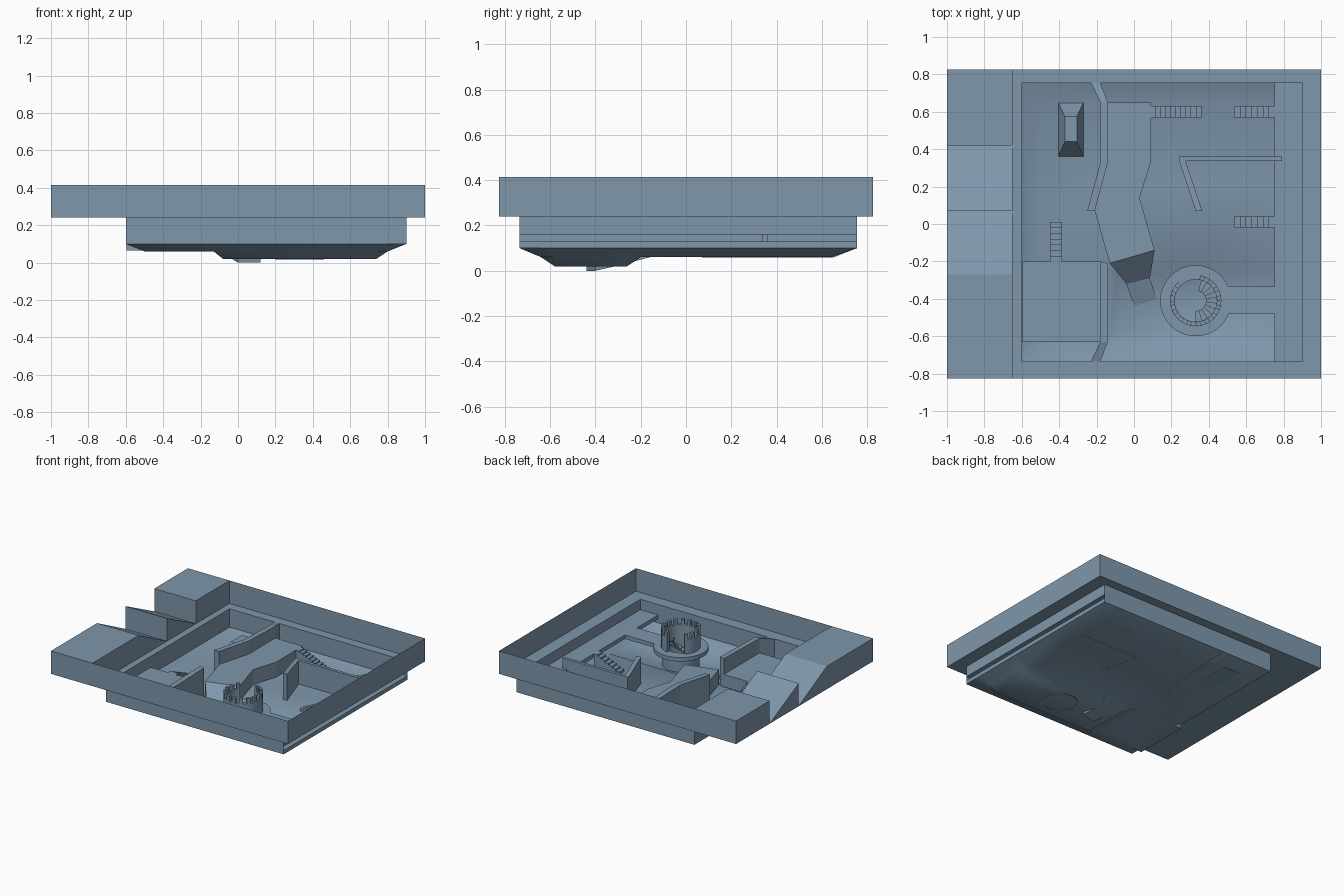
import bpy, bmesh, math

if "Cube" in bpy.data.objects:
    bpy.data.objects.remove(bpy.data.objects["Cube"])

mat = bpy.data.materials.new("slate blue")
mat.diffuse_color = (0.21, 0.31, 0.41, 1)
mat.use_nodes = True
mat.node_tree.nodes["Principled BSDF"].inputs["Base Color"].default_value = mat.diffuse_color


def make(name, verts, faces, smooth=False, fix=True):
    me = bpy.data.meshes.new(name)
    me.from_pydata(verts, [], faces)
    bm = bmesh.new()
    bm.from_mesh(me)
    if fix:
        bmesh.ops.recalc_face_normals(bm, faces=bm.faces)
    for f in bm.faces:
        f.smooth = smooth
    bm.to_mesh(me)
    bm.free()
    me.materials.append(mat)
    ob = bpy.data.objects.new(name, me)
    bpy.context.collection.objects.link(ob)
    return ob


def loft(name, sections):
    """Solid strip through (left, right, top z, bottom z) sections."""
    v, f = [], []
    for l, r, zt, zb in sections:
        v += [(*l, zb), (*r, zb), (*r, zt), (*l, zt)]
    n = len(sections)
    for i in range(n - 1):
        for k in range(4):
            a, b = 4 * i + k, 4 * i + (k + 1) % 4
            f.append((a, b, b + 4, a + 4))
    f += [(0, 1, 2, 3), tuple(4 * n - 4 + k for k in range(4))]
    return make(name, v, f)


def box(name, x0, x1, y0, y1, z0, z1):
    return loft(name, [((x0, y0), (x1, y0), z1, z0), ((x0, y1), (x1, y1), z1, z0)])


def sheet(name, a, b, z0, z1):
    """Upright thin panel between two plan points."""
    return make(name, [(*a, z0), (*b, z0), (*b, z1), (*a, z1)], [(0, 1, 2, 3)], fix=False)


def stairs(name, low, high, side, n, z0, z1):
    """Solid steps climbing from low to high along one axis; side is the cross range."""
    axis, lo, hi = low
    d = (hi - lo) / n
    for i in range(n):
        a, b = sorted((lo + d * i, lo + d * (i + 1)))
        z = z0 + (z1 - z0) * (i + 1) / n
        if axis == 'x':
            box(f"{name}_{i}", a, b, *side, z0 - 0.005, z)
        else:
            box(f"{name}_{i}", *side, a, b, z0 - 0.005, z)


def sector(name, c, r0, r1, a0, a1, z0, z1, n):
    """Ring segment, angles in degrees; closed when it spans 360."""
    sec = []
    for i in range(n + 1):
        t = math.radians(a0 + (a1 - a0) * i / n)
        p = [(c[0] + r * math.cos(t), c[1] + r * math.sin(t)) for r in (r0, r1)]
        sec.append((p[0], p[1], z1, z0))
    return loft(name, sec)


X0, X1, Y0, Y1 = -0.6, 0.9, -0.735, 0.755      # basin
B0, B1 = -0.825, 0.825                         # outer rim in y
LOW, TOP, PLAT = 0.24, 0.415, 0.16

# outer rim panels
sheet("rim_front", (-0.65, B0), (1, B0), LOW, TOP)
sheet("rim_right", (1, B0), (1, B1), LOW, TOP)
sheet("rim_back", (1, B1), (-0.65, B1), LOW, TOP)

# flat ledge around the basin
make("rim_ledge",
     [(-1, B0, LOW), (1, B0, LOW), (1, B1, LOW), (-1, B1, LOW),
      (X0, Y0, LOW), (X1, Y0, LOW), (X1, Y1, LOW), (X0, Y1, LOW)],
     [(0, 1, 5, 4), (1, 2, 6, 5), (2, 3, 7, 6), (3, 0, 4, 7)], fix=False)

# left side blocks and the two sawtooth slopes
box("left_block_front", -1, -0.65, B0, -0.27, LOW, TOP)
box("left_block_back", -1, -0.65, 0.42, B1, LOW, TOP)
for i, (a, b) in enumerate(((-0.27, 0.07), (0.07, 0.42))):
    loft(f"left_slope_{i}", [((-1, a), (-0.65, a), TOP, LOW),
                             ((-1, b), (-0.65, b), LOW + 0.001, LOW)])

# basin walls, with a slot on the right side
sheet("basin_front", (X0, Y0), (X1, Y0), 0.1, LOW)
sheet("basin_back", (X1, Y1), (X0, Y1), 0.1, LOW)
sheet("basin_left", (X0, Y1), (X0, Y0), 0.1, LOW)
sheet("basin_right_upper", (X1, Y0), (X1, Y1), PLAT, LOW)
sheet("basin_right_lower", (X1, Y0), (X1, Y1), 0.1, 0.13)

# dished floor with a deeper pit at the front
xs = [X0, -0.5, -0.13, -0.08, 0.3, 0.74, 0.8, X1]
ys = [Y0, -0.64, -0.58, -0.26, -0.2, 0.2, 0.64, Y1]


def clamp(t):
    return max(0, min(1, t))


def height(x, y):
    edge = clamp(min((x - X0) / 0.1, (X1 - x) / 0.1, (y - Y0) / 0.095, (Y1 - y) / 0.115))
    pit = clamp(min((x + 0.13) / 0.05, (0.8 - x) / 0.06, (-0.2 - y) / 0.06, (y + 0.64) / 0.06))
    return 0.1 - 0.04 * edge - 0.04 * pit


nx = len(xs)
make("floor", [(x, y, height(x, y)) for y in ys for x in xs],
     [(j * nx + i, j * nx + i + 1, (j + 1) * nx + i + 1, (j + 1) * nx + i)
      for j in range(len(ys) - 1) for i in range(nx - 1)], smooth=True, fix=False)

# right shelf, a hollow slab open on its outer side
s = [(x, y, z) for z in (0.13, PLAT) for x, y in ((0.75, Y0), (X1, Y0), (X1, Y1), (0.75, Y1))]
make("right_shelf", s, [(0, 3, 2, 1), (4, 5, 6, 7), (0, 4, 7, 3)], fix=False)

# raised path running down a ramp into the pit
loft("path", [((-0.14, 0.65), (0.09, 0.65), 0.18, 0.065),
              ((-0.14, 0.33), (0.09, 0.33), 0.18, 0.065),
              ((-0.21, 0.07), (0.03, 0.14), 0.18, 0.065),
              ((-0.13, -0.21), (0.11, -0.14), 0.18, 0.065),
              ((-0.04, -0.32), (0.085, -0.29), 0.06, 0.025),
              ((0.0, -0.44), (0.12, -0.40), 0.02, 0.0)])

# free-standing walls
WB = 0.059
loft("back_wall", [((-0.23, Y1), (-0.18, Y1), LOW, 0.1),
                   ((-0.18, 0.65), (-0.14, 0.65), 0.27, WB),
                   ((-0.18, 0.33), (-0.14, 0.33), 0.28, WB),
                   ((-0.25, 0.07), (-0.21, 0.07), 0.28, WB)])
loft("front_wall", [((-0.23, Y0), (-0.18, Y0), LOW, 0.1),
                    ((-0.18, -0.63), (-0.14, -0.63), 0.27, WB),
                    ((-0.18, -0.2), (-0.14, -0.21), 0.28, WB)])
box("long_wall", 0.24, 0.79, 0.337, 0.36, WB, LOW)
loft("angled_wall", [((0.24, 0.34), (0.275, 0.34), LOW, WB),
                     ((0.33, 0.07), (0.365, 0.07), 0.26, WB)])

# corner platform
box("corner_platform", -0.595, -0.18, -0.63, -0.2, 0.065, PLAT)

# tapered block
base = [(-0.405, 0.36), (-0.27, 0.36), (-0.27, 0.65), (-0.405, 0.65)]
cap = [(-0.37, 0.44), (-0.305, 0.44), (-0.305, 0.575), (-0.37, 0.575)]
make("tapered_block", [(*p, WB) for p in base] + [(*p, 0.17) for p in cap],
     [(3, 2, 1, 0), (4, 5, 6, 7)] + [(i, (i + 1) % 4, (i + 1) % 4 + 4, i + 4) for i in range(4)])

# staircases
stairs("path_stair", ('x', 0.36, 0.09), None, (0.57, 0.63), 10, 0.065, 0.18)
for k, side in enumerate(((0.57, 0.63), (-0.02, 0.04))):
    stairs(f"shelf_stair_{k}", ('x', 0.535, 0.75), None, side, 7, 0.065, PLAT)
stairs("platform_stair", ('y', 0.01, -0.2), None, (-0.45, -0.385), 7, 0.065, PLAT)

# round tower with walkway
C = (0.33, -0.41)
box("walkway", 0.49, 0.75, -0.48, -0.335, 0.13, PLAT)
sector("tower_balcony", C, 0.125, 0.19, 0, 360, 0.13, PLAT, 40)
sector("tower_base", C, 0.113, 0.13, 0, 360, 0.018, PLAT, 32)
sector("tower_upper", C, 0.113, 0.137, 135, 440, PLAT, 0.27, 30)
for i in range(14):
    a = 135 + i * 305 / 13.5
    sector(f"merlon_{i}", C, 0.113, 0.137, a, a + 11, 0.27, 0.31, 2)

# spiral steps inside the tower
for i in range(10):
    a = -90 + i * 16.5
    z = 0.06 + 0.018 * (i + 1)
    sector(f"spiral_step_{i}", C, 0.055, 0.115, a, a + 16.5, z - 0.018, z, 2)
